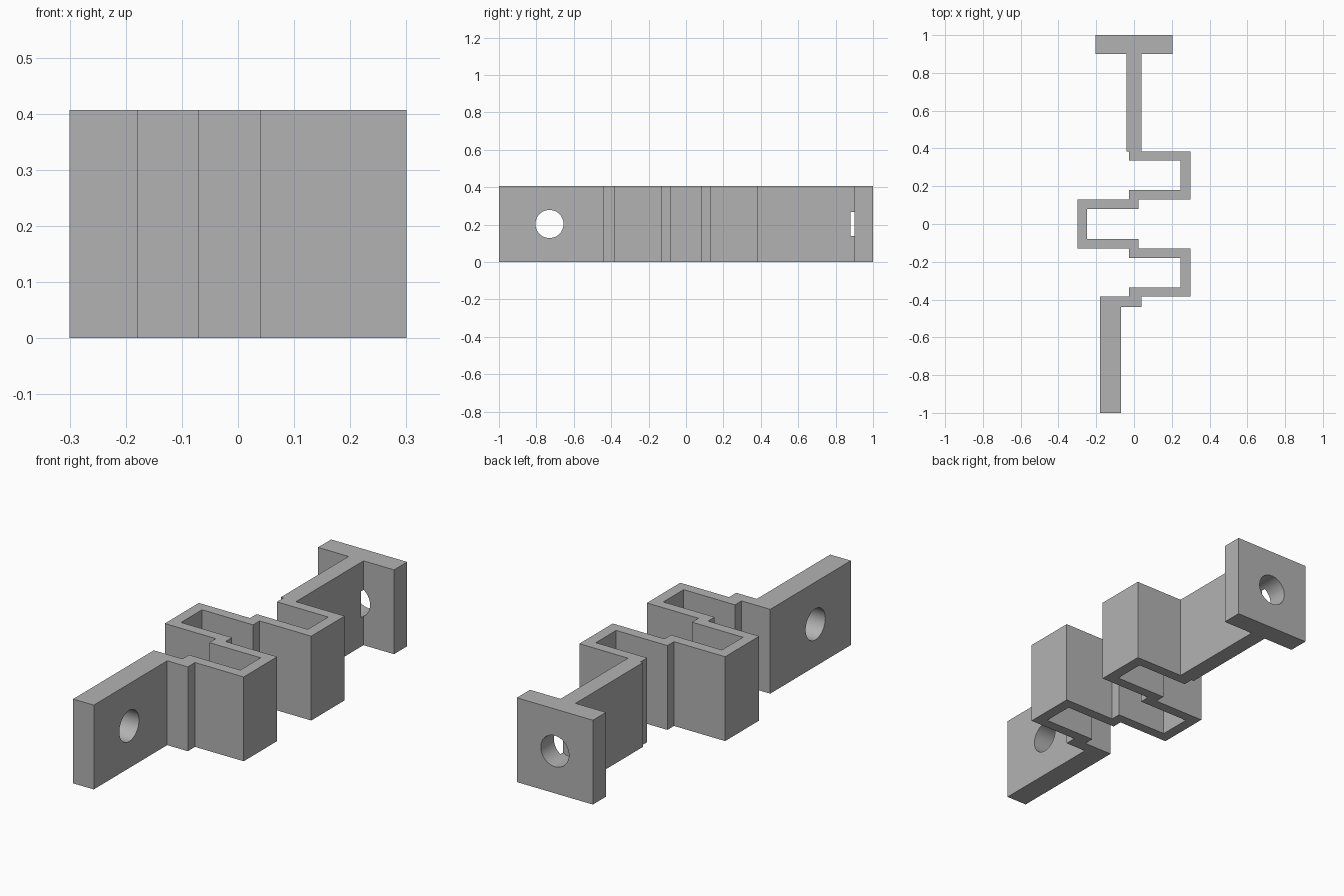
import bpy, bmesh, math

HEIGHT = 0.407
HOLE_RADIUS = 0.075

cube = bpy.data.objects.get("Cube")
if cube:
    bpy.data.objects.remove(cube, do_unlink=True)

grey = bpy.data.materials.new("plain grey")
grey.use_nodes = True
colour = (0.45, 0.45, 0.45, 1)
grey.diffuse_color = colour
grey.node_tree.nodes["Principled BSDF"].inputs["Base Color"].default_value = colour


def mirrored(points):
    """Same points on the other side of y = 0, in reverse order."""
    return [(x, -y) for x, y in reversed(points)]


def extrude_outline(name, outline):
    bm = bmesh.new()
    face = bm.faces.new([bm.verts.new((x, y, 0)) for x, y in outline])
    top = bmesh.ops.extrude_face_region(bm, geom=[face])["geom"]
    bmesh.ops.translate(bm, vec=(0, 0, HEIGHT),
                        verts=[v for v in top if isinstance(v, bmesh.types.BMVert)])
    bmesh.ops.recalc_face_normals(bm, faces=bm.faces)
    mesh = bpy.data.meshes.new(name)
    bm.to_mesh(mesh)
    bm.free()
    mesh.materials.append(grey)
    obj = bpy.data.objects.new(name, mesh)
    bpy.context.collection.objects.link(obj)
    return obj


def drill(obj, location, rotation, depth):
    bpy.ops.mesh.primitive_cylinder_add(vertices=48, radius=HOLE_RADIUS, depth=depth,
                                        location=location, rotation=rotation)
    cutter = bpy.context.object
    cutter.name = "hole_cutter"
    cutter.hide_render = True
    cutter.data.materials.append(grey)
    bpy.ops.object.select_all(action='DESELECT')
    obj.select_set(True)
    bpy.context.view_layer.objects.active = obj
    mod = obj.modifiers.new("hole", 'BOOLEAN')
    mod.operation = 'DIFFERENCE'
    mod.solver = 'EXACT'
    mod.object = cutter
    bpy.ops.object.modifier_apply(modifier=mod.name)
    bpy.data.objects.remove(cutter, do_unlink=True)


# Folded middle: one half of each wall, mirrored front to back
right_wall = [(0.3, 0.385), (0.3, 0.13), (0.024, 0.13), (0.024, 0.08), (-0.248, 0.08)]
left_wall = [(-0.3, 0.13), (-0.027, 0.13), (-0.027, 0.18),
             (0.247, 0.18), (0.247, 0.335), (-0.027, 0.335), (-0.027, 0.385)]

# Rear T-shaped end and front tab
rear_right = [(0.203, 1), (0.203, 0.9), (0.04, 0.9), (0.04, 0.385)]
rear_left = [(-x, y) for x, y in reversed(rear_right)]
front_tab = [(0.04, -0.385), (0.04, -0.44), (-0.07, -0.44),
             (-0.07, -1), (-0.18, -1), (-0.18, -0.385)]

bracket = extrude_outline("folded_bracket",
                          rear_right + right_wall + mirrored(right_wall) + front_tab
                          + mirrored(left_wall) + left_wall + rear_left)

# Cross hole through the front tab, and a hole through the rear plate into the web
drill(bracket, (-0.125, -0.73, HEIGHT / 2), (0, math.pi / 2, 0), 0.3)
drill(bracket, (0, 0.98, HEIGHT / 2), (math.pi / 2, 0, 0), 0.2)

bpy.ops.object.shade_smooth_by_angle(angle=math.radians(30))
